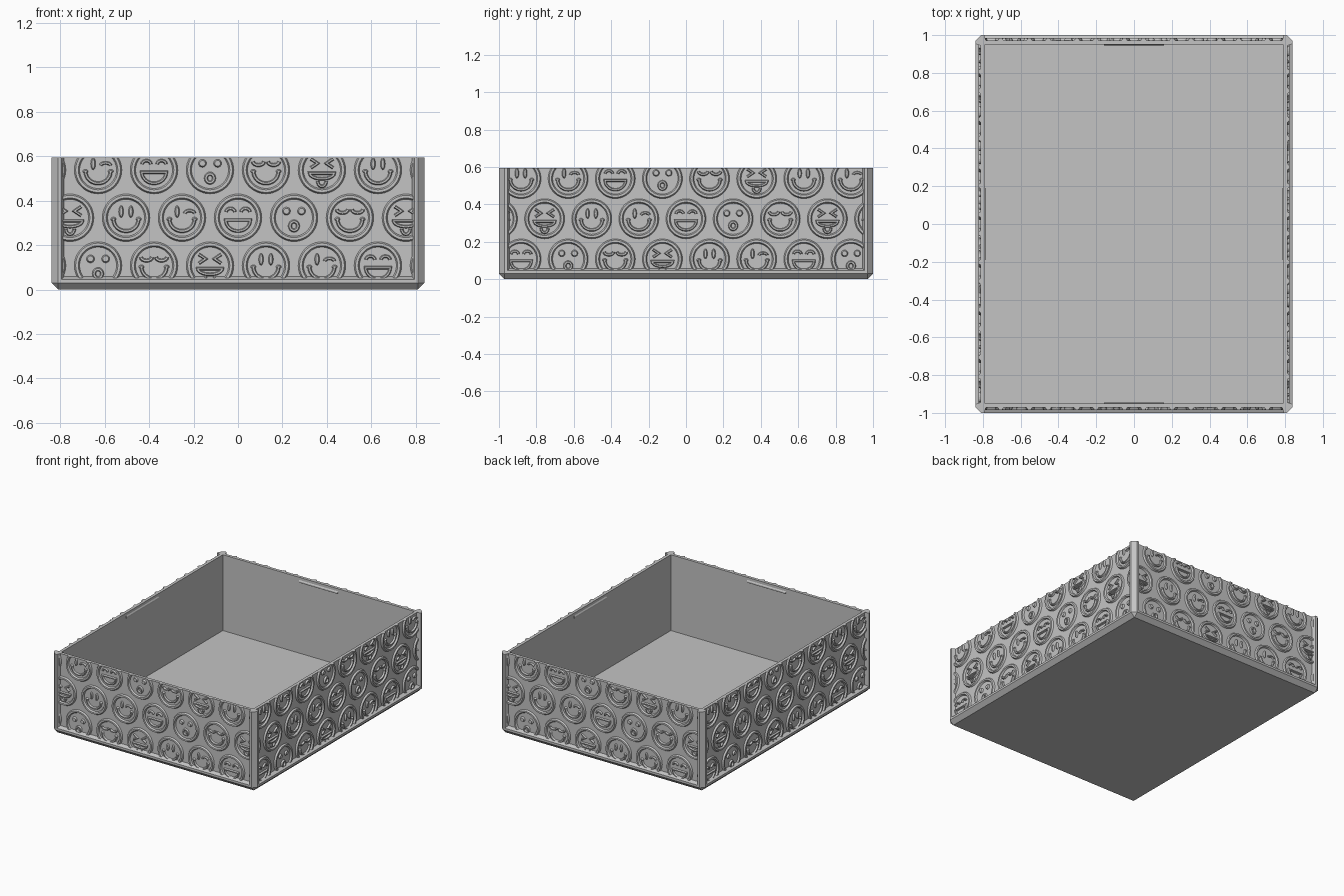
import bpy, bmesh
from math import sin, cos, pi
from mathutils import Vector, Matrix

default_cube = bpy.data.objects.get("Cube")
if default_cube:
    bpy.data.objects.remove(default_cube, do_unlink=True)

HALF_X, HALF_Y, HEIGHT = 0.84, 1.0, 0.595
WALL, RECESS, CHAMFER, FLOOR = 0.05, 0.028, 0.03, 0.03
RELIEF, SINK = 0.012, 0.002
PITCH, RADIUS = 0.252, 0.095

grey = bpy.data.materials.new("plain grey")
grey.use_nodes = True
colour = (0.55, 0.55, 0.55, 1)
grey.diffuse_color = colour
grey.node_tree.nodes["Principled BSDF"].inputs["Base Color"].default_value = colour


def finish(bm, name):
    bmesh.ops.recalc_face_normals(bm, faces=bm.faces)
    mesh = bpy.data.meshes.new(name)
    bm.to_mesh(mesh)
    bm.free()
    mesh.materials.append(grey)
    obj = bpy.data.objects.new(name, mesh)
    bpy.context.collection.objects.link(obj)
    return obj


def bridge(bm, rings):
    """Join closed rings of points and cap both ends."""
    loops = [[bm.verts.new(p) for p in ring] for ring in rings]
    for low, high in zip(loops, loops[1:]):
        for i in range(len(low)):
            bm.faces.new((low[i - 1], low[i], high[i], high[i - 1]))
    bm.faces.new(loops[0])
    bm.faces.new(loops[-1])


# Box shell: chamfered foot, sloping lip, recessed walls and floor
def plan(inset, cut, z):
    x, y = HALF_X - inset, HALF_Y - inset
    outline = [(x, cut - y), (x, y - cut), (x - cut, y), (cut - x, y),
               (-x, y - cut), (-x, cut - y), (cut - x, -y), (x - cut, -y)]
    return [(px, py, z) for px, py in outline]


bm = bmesh.new()
bridge(bm, [plan(CHAMFER, 0, 0), plan(0, CHAMFER, CHAMFER), plan(0, CHAMFER, 0.046),
            plan(RECESS, 0, 0.058), plan(RECESS, 0, HEIGHT),
            plan(WALL, 0, HEIGHT), plan(WALL, 0, FLOOR)])
bmesh.ops.remove_doubles(bm, verts=bm.verts, dist=0.0001)
finish(bm, "box_shell")

# Corner posts with a chamfered outer edge
side = [(0.056, RECESS), (0.046, 0), (CHAMFER, 0)]
post = [(0.048, 0.048)] + side + [(b, a) for a, b in reversed(side)]
for sx, x_name in ((-1, "right"), (1, "left")):
    for sy, y_name in ((-1, "front"), (1, "back")):
        bm = bmesh.new()
        bridge(bm, [[(sx * (HALF_X - a), sy * (HALF_Y - b), z) for a, b in post]
                    for z in (0.036, HEIGHT)])
        finish(bm, f"{y_name}_{x_name}_post")

# Thin catch ridges inside the rim
for name, axis, half, length in (("end", 1, HALF_Y, 0.16), ("side", 0, HALF_X, 0.19)):
    for sign in (-1, 1):
        section = [(0, -0.012), (0.006, -0.003), (0.006, 0.003), (0, 0.012)]
        rings = []
        for along in (-length, length):
            ring = []
            for depth, z in section:
                across = sign * (half - WALL - depth + 0.001)
                point = (along, across) if axis else (across, along)
                ring.append((*point, HEIGHT - 0.03 + z))
            rings.append(ring)
        bm = bmesh.new()
        bridge(bm, rings)
        finish(bm, f"{name}_catch")


# Relief strokes, drawn as (across, up) with the wall at depth zero
def arc(x, y, rx, ry, start, end, steps):
    angles = [start + (end - start) * i / steps for i in range(steps + 1)]
    return [Vector((x + rx * cos(a), y + ry * sin(a))) for a in angles]


def circle(x, y, rx, ry, steps):
    return arc(x, y, rx, ry, 0, 2 * pi, steps)[:-1]


def ridge(bm, centre, points, width, closed=False):
    sections = []
    for i, p in enumerate(points):
        before, after = points[i - 1], points[(i + 1) % len(points)]
        if not closed:
            before = p if i == 0 else before
            after = p if i == len(points) - 1 else after
        d1, d2 = (p - before).normalized(), (after - p).normalized()
        t = (d1 + d2).normalized()
        reach = width / max(0.6, t.dot(d2 if d2.length else d1))
        normal = Vector((-t.y, t.x)) * reach
        ring = []
        for scale, depth in ((-1, SINK), (-0.45, -RELIEF), (0.45, -RELIEF), (1, SINK)):
            q = centre + p + normal * scale
            ring.append((q.x, depth, q.y))
        sections.append(ring)
    if not closed:
        bridge(bm, sections)
        return
    loops = [[bm.verts.new(p) for p in ring] for ring in sections]
    for j, loop in enumerate(loops):
        for i in range(4):
            bm.faces.new((loops[j - 1][i - 1], loops[j - 1][i], loop[i], loop[i - 1]))


def button(bm, centre, x, y, rx, ry):
    rings = []
    for shrink, depth in ((0, SINK), (0.006, -RELIEF)):
        outline = circle(x, y, rx - shrink, ry - shrink, 16)
        rings.append([(centre.x + p.x, depth, centre.y + p.y) for p in outline])
    bridge(bm, rings)


def smile(bm, c):
    ridge(bm, c, arc(0, -0.008, 0.056, 0.052, pi, 2 * pi, 16), 0.009)
    for s in (-1, 1):
        button(bm, c, s * 0.057, -0.006, 0.013, 0.01)


def face(bm, c, kind):
    ridge(bm, c, circle(0, 0, RADIUS, RADIUS, 44), 0.013, True)
    for s in (-1, 1):
        ex, ey = s * 0.034, 0.03
        if kind == "happy" or (kind == "wink" and s < 0):
            button(bm, c, s * 0.022, 0.028, 0.012, 0.028)
        elif kind == "wink":
            ridge(bm, c, arc(ex, 0.02, 0.022, 0.012, pi, 0, 8), 0.008)
        elif kind == "grin":
            ridge(bm, c, arc(ex, 0.026, 0.02, 0.016, pi, 0, 8), 0.008)
        elif kind == "surprise":
            button(bm, c, ex, ey, 0.019, 0.019)
        elif kind == "dreamy":
            ridge(bm, c, arc(ex, 0.038, 0.025, 0.016, pi, 2 * pi, 8), 0.009)
        else:
            chevron = [(s * 0.05, 0.05), (s * 0.02, ey), (s * 0.05, 0.01)]
            ridge(bm, c, [Vector(p) for p in chevron], 0.008)
    if kind == "grin":
        ridge(bm, c, arc(0, -0.01, 0.055, 0.05, pi, 2 * pi, 16), 0.008, True)
    elif kind == "surprise":
        ridge(bm, c, circle(0, -0.037, 0.018, 0.02, 20), 0.009, True)
    elif kind == "tongue":
        ridge(bm, c, arc(0, -0.014, 0.055, 0.026, pi, 2 * pi, 14), 0.008, True)
        ridge(bm, c, arc(0, -0.05, 0.019, 0.024, pi, 2 * pi, 10), 0.008)
    else:
        smile(bm, c)


KINDS = ["happy", "wink", "grin", "surprise", "dreamy", "tongue"]


def relief(name, width, distance, turn):
    bm = bmesh.new()
    for row, z in enumerate((0.108, 0.323, 0.538)):
        stagger = 0 if row == 1 else 0.5
        for k in range(-5, 5):
            x = (k + stagger) * PITCH
            if abs(x) < width + RADIUS:
                face(bm, Vector((x, z)), KINDS[(k + 2 * row) % len(KINDS)])
    # Trim the pattern to the framed panel
    limits = [((width, 0, 0), (1, 0, 0)), ((-width, 0, 0), (-1, 0, 0)),
              ((0, 0, 0.05), (0, 0, -1)), ((0, 0, HEIGHT), (0, 0, 1))]
    for point, normal in limits:
        everything = bm.verts[:] + bm.edges[:] + bm.faces[:]
        bmesh.ops.bisect_plane(bm, geom=everything, plane_co=point, plane_no=normal,
                               clear_outer=True)
    rim = [e for e in bm.edges if e.is_boundary]
    bmesh.ops.holes_fill(bm, edges=rim, sides=0)
    place = Matrix.Rotation(turn, 4, "Z") @ Matrix.Translation((0, RECESS - distance, 0))
    bmesh.ops.transform(bm, matrix=place, verts=bm.verts)
    finish(bm, name)


for i, name in enumerate(("front", "left", "back", "right")):
    spans = (HALF_X, HALF_Y) if i % 2 == 0 else (HALF_Y, HALF_X)
    relief(f"{name}_face_pattern", spans[0] - WALL, spans[1], i * pi / 2)
